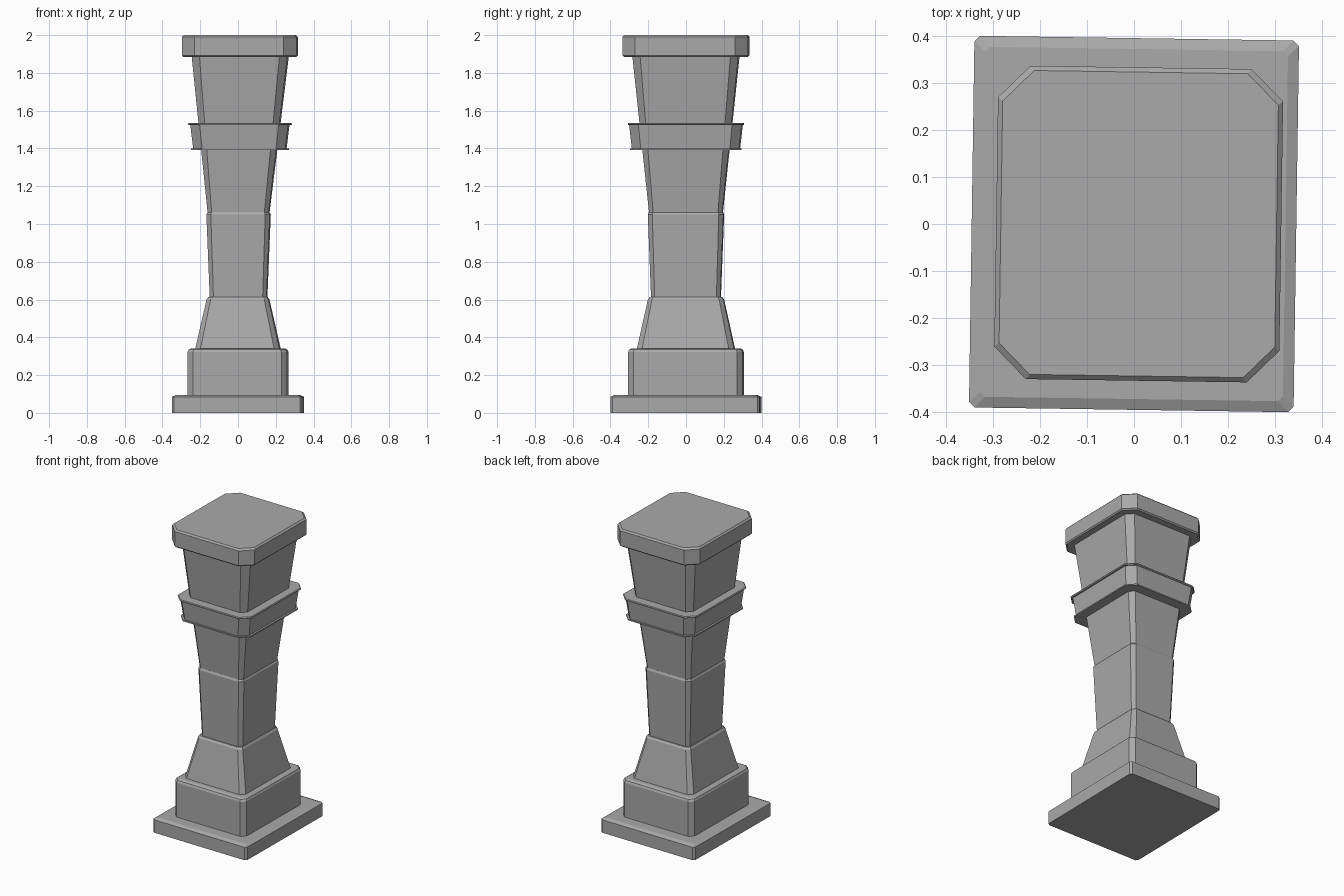
import bpy
import bmesh
import math

cube = bpy.data.objects.get("Cube")
if cube:
    bpy.data.objects.remove(cube, do_unlink=True)

stone = bpy.data.materials.new("grey_stone")
stone.use_nodes = True
grey = (0.4, 0.4, 0.4, 1)
stone.diffuse_color = grey
stone.node_tree.nodes["Principled BSDF"].inputs["Base Color"].default_value = grey

TWIST = math.radians(-0.85)


def ring(bm, x, z, hx, hy, c):
    """Rectangle with cut corners, as eight vertices."""
    pts = [(hx, c - hy), (hx, hy - c), (hx - c, hy), (c - hx, hy),
           (-hx, hy - c), (-hx, c - hy), (c - hx, -hy), (hx - c, -hy)]
    return [bm.verts.new((x + px, py, z)) for px, py in pts]


def block(name, rings):
    """Loft through rings of (centre x, z, half width, half depth, corner cut)."""
    bm = bmesh.new()
    loops = [ring(bm, *r) for r in rings]
    for a, b in zip(loops, loops[1:]):
        for i in range(8):
            j = (i + 1) % 8
            bm.faces.new((a[i], a[j], b[j], b[i]))
    bm.faces.new(loops[0][::-1])
    bm.faces.new(loops[-1])
    mesh = bpy.data.meshes.new(name)
    bm.to_mesh(mesh)
    bm.free()
    mesh.materials.append(stone)
    obj = bpy.data.objects.new(name, mesh)
    obj.rotation_euler.z = TWIST
    bpy.context.collection.objects.link(obj)


# Footing and plinth
block("base_slab", [(0, 0, .345, .395, .012), (0, .085, .345, .395, .012),
                    (0, .095, .322, .372, .01)])
block("plinth", [(0, .09, .263, .303, .028), (0, .322, .263, .303, .028),
                 (0, .335, .257, .297, .028), (0, .342, .242, .282, .024)])

# Tapered column sections
block("flared_foot", [(0, .335, .224, .258, .028), (0, .6, .164, .2, .022),
                      (0, .613, .155, .19, .02)])
block("lower_shaft", [(.003, .605, .15, .183, .02), (.003, 1.05, .168, .2, .024),
                      (.003, 1.063, .16, .194, .022)])
block("upper_shaft", [(.003, 1.055, .161, .193, .022),
                      (.012, 1.9, .255, .282, .042)])

# Collar with thin rims
block("collar", [(.01, 1.4, .244, .284, .048), (.01, 1.525, .259, .298, .05)])
block("collar_lower_rim", [(.01, 1.392, .256, .292, .05), (.01, 1.4, .256, .292, .05)])
block("collar_upper_rim", [(.01, 1.523, .268, .302, .052), (.01, 1.529, .272, .305, .052),
                           (.01, 1.535, .268, .302, .052)])

# Capital slab with softened edges
block("cap_slab", [(.01, 1.885, .296, .325, .066), (.01, 1.893, .303, .333, .068),
                   (.01, 1.99, .303, .333, .068), (.01, 2.0, .293, .323, .066)])
